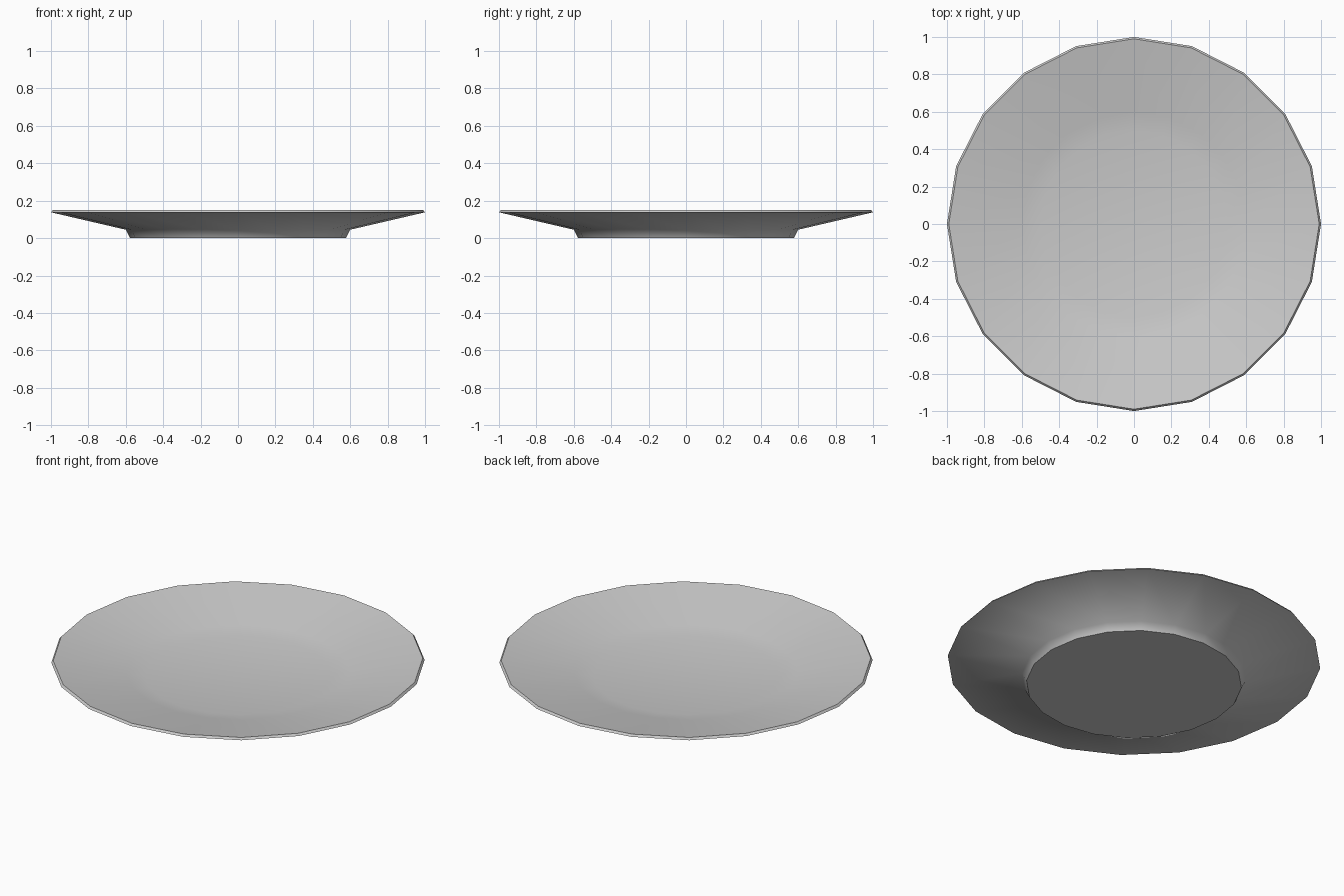
import bpy, bmesh
from math import cos, sin, pi, radians

if "Cube" in bpy.data.objects:
    bpy.data.objects.remove(bpy.data.objects["Cube"])

SIDES = 20
# Cross-section (radius, height): floor, sloped bowl, rim, underside, foot
profile = [(0.50, 0.055), (0.60, 0.073), (0.99, 0.15), (1.0, 0.138),
           (0.60, 0.045), (0.577, 0.0)]

bm = bmesh.new()
rings = [[bm.verts.new((r * cos(2 * pi * i / SIDES), r * sin(2 * pi * i / SIDES), z))
          for i in range(SIDES)] for r, z in profile]

# Side bands between neighbouring rings
for a, b in zip(rings, rings[1:]):
    for i in range(SIDES):
        j = (i + 1) % SIDES
        bm.faces.new((a[i], b[i], b[j], a[j]))

# Flat eating surface and flat base
bm.faces.new(rings[0])
bm.faces.new(rings[-1][::-1])
bmesh.ops.recalc_face_normals(bm, faces=bm.faces)

mesh = bpy.data.meshes.new("plate")
bm.to_mesh(mesh)
bm.free()
plate = bpy.data.objects.new("plate", mesh)
bpy.context.collection.objects.link(plate)

# Smooth surface with crisp rim and foot edges
bpy.context.view_layer.objects.active = plate
plate.select_set(True)
bpy.ops.object.shade_smooth_by_angle(angle=radians(50))
